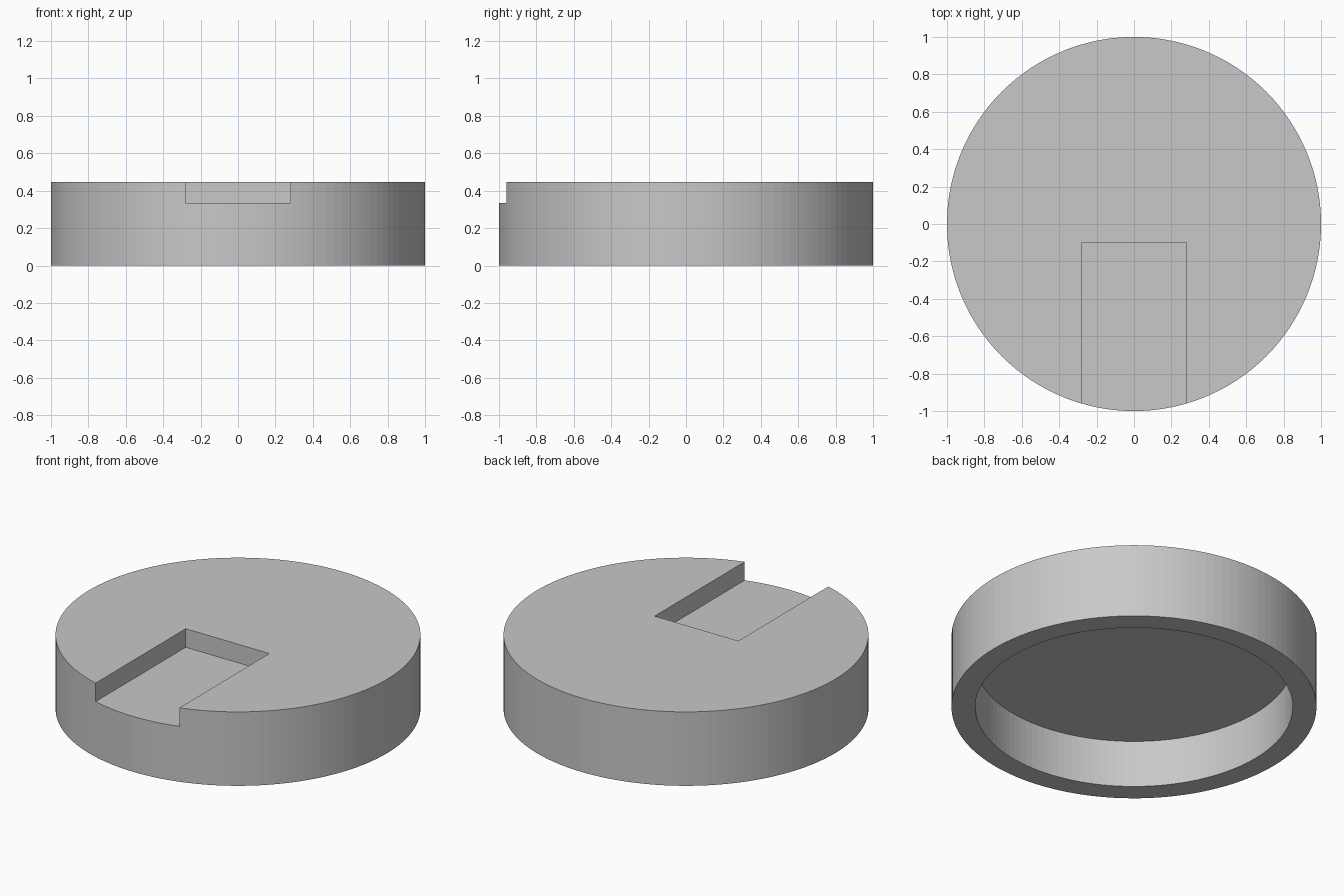
import bpy
import bmesh
from math import cos, sin, tau

cube = bpy.data.objects.get("Cube")
if cube:
    bpy.data.objects.remove(cube, do_unlink=True)

RADIUS, HEIGHT, SIDES = 1.0, 0.447, 128
CAVITY_RADIUS, CAVITY_DEPTH = 0.87, 0.285
SLOT_HALF, SLOT_BACK, SLOT_FLOOR = 0.28, -0.10, 0.335

grey = bpy.data.materials.new("plain grey")
grey.use_nodes = True
colour = (0.58, 0.58, 0.58, 1)
grey.diffuse_color = colour
grey.node_tree.nodes["Principled BSDF"].inputs["Base Color"].default_value = colour


def prism(name, outline, bottom, top):
    """Extrude a counter-clockwise outline between two heights."""
    bm = bmesh.new()
    base = bm.faces.new([bm.verts.new((x, y, bottom)) for x, y in outline])
    extruded = bmesh.ops.extrude_face_region(bm, geom=[base], use_keep_orig=True)["geom"]
    moved = [v for v in extruded if isinstance(v, bmesh.types.BMVert)]
    bmesh.ops.translate(bm, verts=moved, vec=(0, 0, top - bottom))
    bmesh.ops.recalc_face_normals(bm, faces=bm.faces)
    mesh = bpy.data.meshes.new(name)
    bm.to_mesh(mesh)
    bm.free()
    mesh.materials.append(grey)
    obj = bpy.data.objects.new(name, mesh)
    bpy.context.collection.objects.link(obj)
    return obj


def circle(radius):
    return [(radius * cos(tau * i / SIDES), radius * sin(tau * i / SIDES))
            for i in range(SIDES)]


# Round cap body
cap = prism("round_cap", circle(RADIUS), 0, HEIGHT)

# Cutters: hollow underside, and slot open to the front rim
cavity = prism("cavity_cutter", circle(CAVITY_RADIUS), -0.2, CAVITY_DEPTH)
slot = prism("slot_cutter",
             [(-SLOT_HALF, -1.2), (SLOT_HALF, -1.2),
              (SLOT_HALF, SLOT_BACK), (-SLOT_HALF, SLOT_BACK)],
             SLOT_FLOOR, HEIGHT + 0.2)

for cutter in (cavity, slot):
    mod = cap.modifiers.new(cutter.name, "BOOLEAN")
    mod.operation = "DIFFERENCE"
    mod.solver = "EXACT"
    mod.object = cutter
    cutter.hide_render = True

# Bake the cuts into the cap and drop the cutters
bpy.context.view_layer.update()
evaluated = cap.evaluated_get(bpy.context.evaluated_depsgraph_get())
finished = bpy.data.meshes.new_from_object(evaluated)
cap.modifiers.clear()
cap.data = finished
for cutter in (cavity, slot):
    bpy.data.objects.remove(cutter, do_unlink=True)
